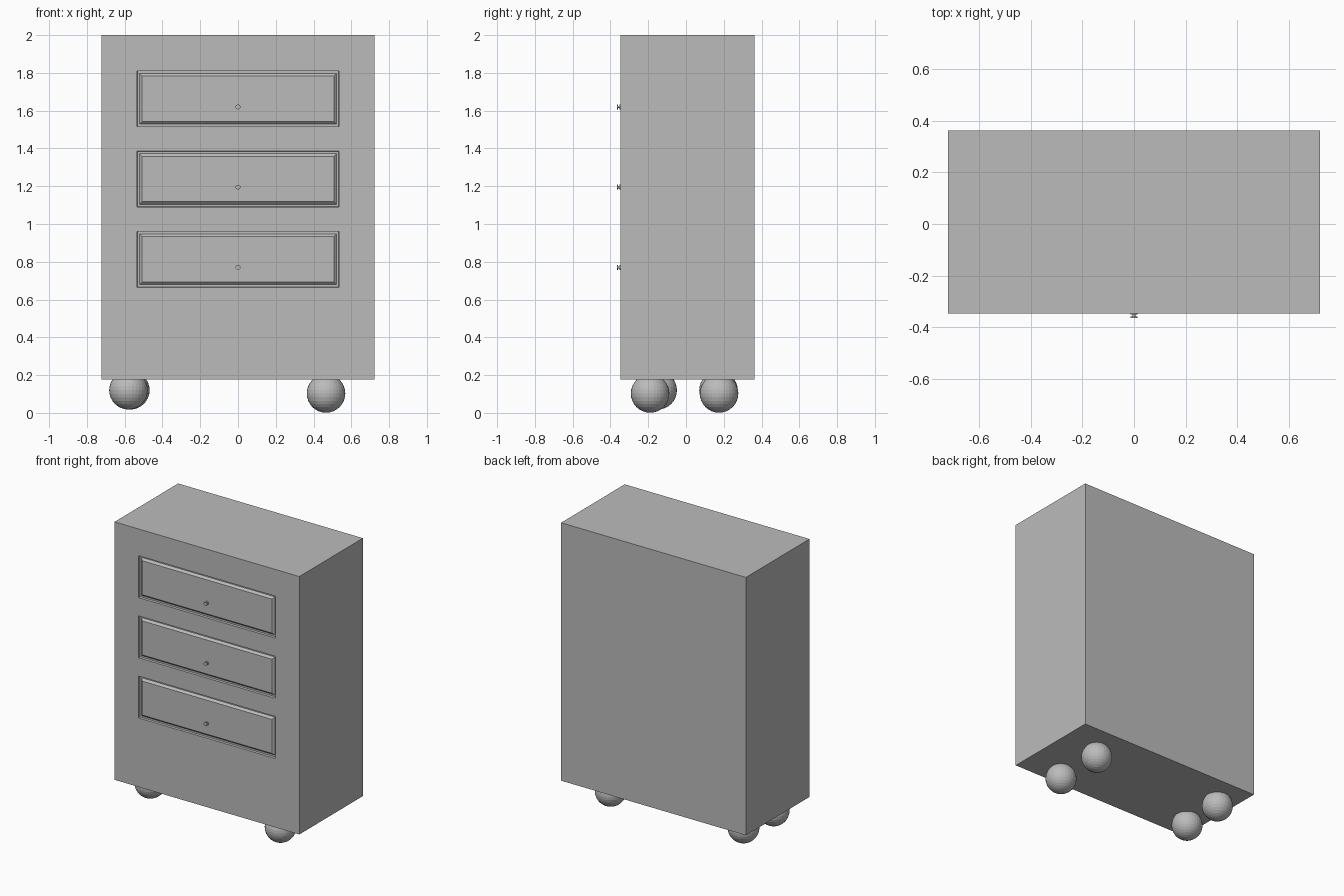
import bpy
import bmesh
from math import pi
from mathutils import Matrix, Vector

cube = bpy.data.objects.get("Cube")
if cube:
    bpy.data.objects.remove(cube)

# One plain grey for every part
grey = bpy.data.materials.new("plain grey")
grey.use_nodes = True
colour = (0.5, 0.5, 0.5, 1)
grey.diffuse_color = colour
grey.node_tree.nodes["Principled BSDF"].inputs["Base Color"].default_value = colour

HALF_WIDTH, FRONT, BACK, BASE, TOP = 0.722, -0.347, 0.363, 0.178, 2.0
DRAWER_HALF_WIDTH, DRAWER_HALF_HEIGHT = 0.535, 0.148
DRAWER_CENTRES = [0.813, 1.238, 1.663]
KNOB_DROP = 0.043


def make_object(name, bm):
    bmesh.ops.recalc_face_normals(bm, faces=bm.faces)
    mesh = bpy.data.meshes.new(name)
    bm.to_mesh(mesh)
    bm.free()
    mesh.materials.append(grey)
    obj = bpy.data.objects.new(name, mesh)
    bpy.context.collection.objects.link(obj)
    return obj


def front_faces(bm):
    return [f for f in bm.faces if f.normal.y < -0.99]


def cut_front(bm, point, normal):
    faces = front_faces(bm)
    edges = {e for f in faces for e in f.edges}
    verts = {v for f in faces for v in f.verts}
    bmesh.ops.bisect_plane(bm, geom=faces + list(edges) + list(verts),
                           plane_co=point, plane_no=normal)
    bm.normal_update()


# Cabinet with drawer fronts cut into its front face
bm = bmesh.new()
size = Vector((2 * HALF_WIDTH, BACK - FRONT, TOP - BASE))
centre = Vector((0, (FRONT + BACK) / 2, (TOP + BASE) / 2))
bmesh.ops.create_cube(bm, size=1, matrix=Matrix.Translation(centre) @ Matrix.Diagonal(size.to_4d()))
bm.normal_update()
for side in (-1, 1):
    cut_front(bm, (side * DRAWER_HALF_WIDTH, 0, 0), (1, 0, 0))
    for z in DRAWER_CENTRES:
        cut_front(bm, (0, 0, z + side * DRAWER_HALF_HEIGHT), (0, 0, 1))

drawers = [f for f in front_faces(bm)
           if abs(f.calc_center_median().x) < 0.1
           and any(abs(f.calc_center_median().z - z) < 0.01 for z in DRAWER_CENTRES)]
# Recess, flat rim, then a bevelled raised panel
for thickness, depth in ((0.002, -0.015), (0.012, 0), (0.014, 0.014)):
    bmesh.ops.inset_individual(bm, faces=drawers, thickness=thickness, depth=depth,
                               use_even_offset=True)
make_object("cabinet", bm)

# Spool-shaped drawer knobs: flange, stem, flange
for number, z in enumerate(DRAWER_CENTRES, 1):
    bm = bmesh.new()
    for radius, start, end in ((0.013, -0.345, -0.351), (0.006, -0.350, -0.360),
                               (0.013, -0.359, -0.365)):
        place = Matrix.Translation((0, (start + end) / 2, z - KNOB_DROP)) @ Matrix.Rotation(pi / 2, 4, "X")
        bmesh.ops.create_cone(bm, cap_ends=True, segments=16, radius1=radius,
                              radius2=radius, depth=abs(end - start), matrix=place)
    make_object(f"knob_{number}", bm)

# Ball feet, the right pair sitting a little higher
feet = {
    "front_left_foot": (0.466, -0.19, 0.103),
    "back_left_foot": (0.466, 0.175, 0.103),
    "front_right_foot": (-0.58, -0.15, 0.12),
    "back_right_foot": (-0.57, 0.172, 0.12),
}
for name, place in feet.items():
    bm = bmesh.new()
    bmesh.ops.create_uvsphere(bm, u_segments=32, v_segments=16, radius=0.102,
                              matrix=Matrix.Translation(place))
    make_object(name, bm)
